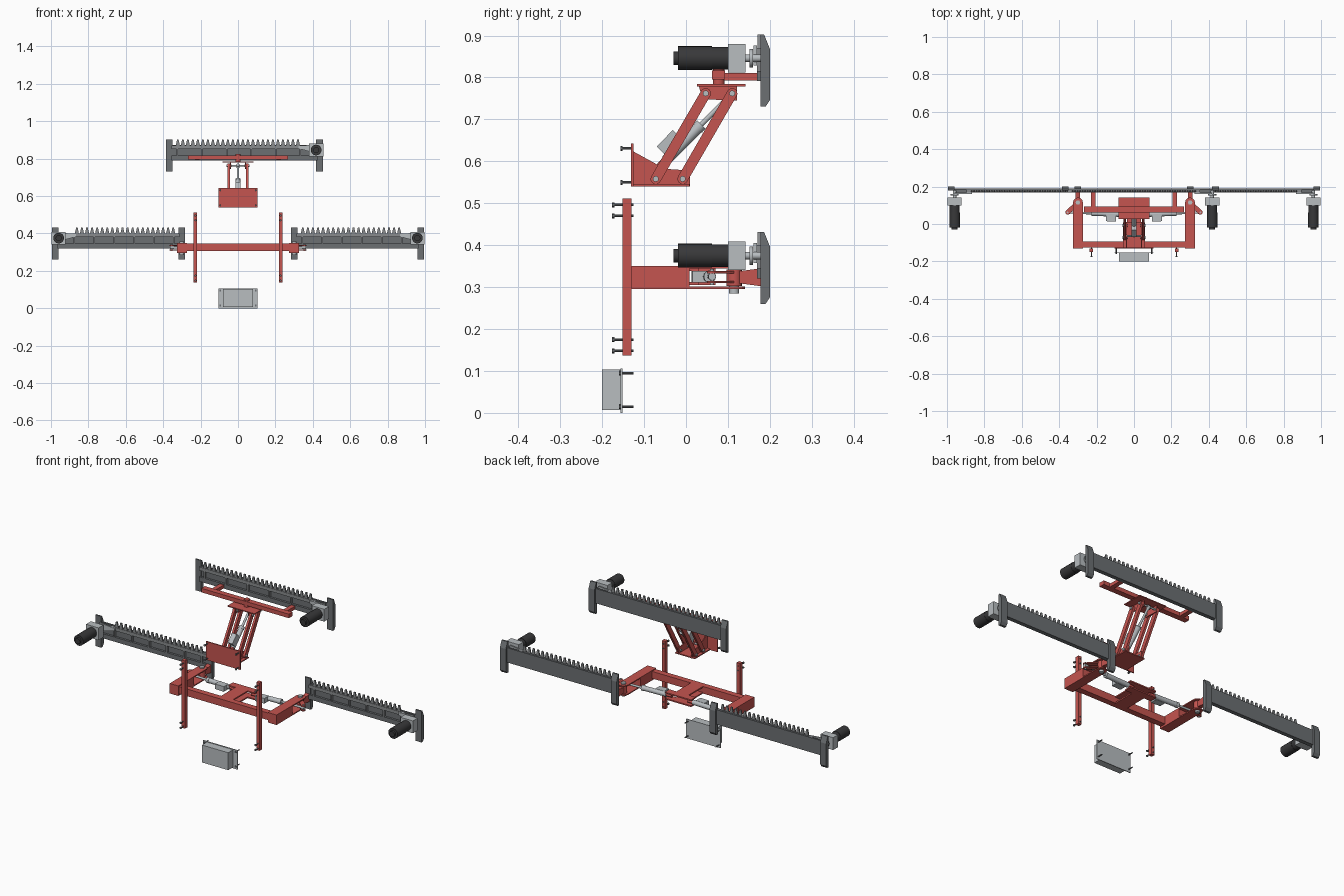
import bpy, bmesh, math
from mathutils import Vector, Matrix

if "Cube" in bpy.data.objects:
    bpy.data.objects.remove(bpy.data.objects["Cube"])


def material(name, rgb):
    m = bpy.data.materials.new(name)
    m.diffuse_color = (*rgb, 1)
    m.use_nodes = True
    m.node_tree.nodes["Principled BSDF"].inputs["Base Color"].default_value = m.diffuse_color
    return m


RED = material("red paint", (0.56, 0.09, 0.08))
STEEL = material("light steel", (0.48, 0.51, 0.53))
GREY = material("dark grey steel", (0.15, 0.16, 0.17))
MID = material("mid grey steel", (0.25, 0.26, 0.27))
BLACK = material("motor black", (0.04, 0.04, 0.042))


def finish(name, bm, mat, smooth=False):
    bmesh.ops.recalc_face_normals(bm, faces=bm.faces)
    me = bpy.data.meshes.new(name)
    bm.to_mesh(me)
    bm.free()
    me.materials.append(mat)
    ob = bpy.data.objects.new(name, me)
    bpy.context.collection.objects.link(ob)
    if smooth:
        bpy.context.view_layer.objects.active = ob
        ob.select_set(True)
        bpy.ops.object.shade_smooth_by_angle(angle=math.radians(35))
        ob.select_set(False)
    return ob


def prism(name, pts, axis, lo, hi, mat):
    """Extrude a 2D profile along x, y or z."""
    put = {"x": lambda a, b, c: (c, a, b), "y": lambda a, b, c: (a, c, b),
           "z": lambda a, b, c: (a, b, c)}[axis]
    bm = bmesh.new()
    a = [bm.verts.new(put(*p, lo)) for p in pts]
    b = [bm.verts.new(put(*p, hi)) for p in pts]
    bm.faces.new(a)
    bm.faces.new(b)
    for i in range(len(pts)):
        j = (i + 1) % len(pts)
        bm.faces.new((a[i], a[j], b[j], b[i]))
    return finish(name, bm, mat)


def box(name, x0, x1, y0, y1, z0, z1, mat):
    return prism(name, [(x0, y0), (x1, y0), (x1, y1), (x0, y1)], "z", z0, z1, mat)


def rod(name, p, q, r, mat, n=20):
    p, q = Vector(p), Vector(q)
    d = q - p
    bm = bmesh.new()
    rot = Vector((0, 0, 1)).rotation_difference(d).to_matrix().to_4x4()
    bmesh.ops.create_cone(bm, cap_ends=True, segments=n, radius1=r, radius2=r, depth=d.length,
                          matrix=Matrix.Translation((p + q) / 2) @ rot)
    return finish(name, bm, mat, True)


def capsule(p, q, r, n=8):
    """Outline of a flat link with round ends."""
    t = math.atan2(q[1] - p[1], q[0] - p[0])
    out = []
    for c, start in ((q, t - math.pi / 2), (p, t + math.pi / 2)):
        out += [(c[0] + r * math.cos(start + math.pi * i / n),
                 c[1] + r * math.sin(start + math.pi * i / n)) for i in range(n + 1)]
    return out


def actuator(name, p, q, side):
    """Electric cylinder with rod, eyes and an offset motor housing."""
    p, q, side = Vector(p), Vector(q), Vector(side).normalized()
    d = (q - p).normalized()
    at = lambda f: p.lerp(q, f)
    rod(name + "_body", at(0.1), at(0.55), 0.013, STEEL)
    rod(name + "_collar", at(0.53), at(0.58), 0.0145, STEEL)
    rod(name + "_rod", at(0.5), q, 0.006, STEEL)
    rod(name + "_base", p, at(0.12), 0.009, RED)
    rod(name + "_eye", q - d * 0.012, q + d * 0.008, 0.009, STEEL)
    bm = bmesh.new()
    w = d.cross(side)
    c = at(0.24) + side * 0.02
    m = Matrix((d, side, w)).transposed().to_4x4()
    bmesh.ops.create_cube(bm, size=1, matrix=Matrix.Translation(c) @ m
                          @ Matrix.Diagonal((0.055, 0.038, 0.028, 1)))
    finish(name + "_motor_housing", bm, STEEL)


def cutter_bar(name, x0, s, length, zc):
    """Reciprocating cutter bar; s is the direction from plain end to motor end."""
    X = lambda u: x0 + s * u
    L = length
    # end shoes
    shoe = [(0.178, -0.115), (0.19, -0.115), (0.2, -0.1), (0.2, 0.022), (0.186, 0.057), (0.178, 0.057)]
    for u, tag in ((0, "inner"), (L - 0.036, "outer")):
        prism(f"{name}_{tag}_shoe", [(y, z + zc) for y, z in shoe], "x", X(u), X(u + 0.036), GREY)
    # back plate, flanges and stiffening ribs
    box(name + "_back_plate", X(0.03), X(L - 0.03), 0.181, 0.191, zc - 0.055, zc + 0.026, GREY)
    box(name + "_lower_rail", X(0.03), X(L - 0.03), 0.169, 0.182, zc - 0.055, zc - 0.03, GREY)
    box(name + "_upper_rail", X(0.03), X(L - 0.1), 0.169, 0.182, zc + 0.006, zc + 0.024, MID)
    n = 6
    for i in range(n):
        u = 0.06 + (L - 0.18) * i / (n - 1)
        box(f"{name}_rib_{i}", X(u - 0.004), X(u + 0.004), 0.169, 0.182, zc - 0.031, zc + 0.007, MID)
    # blade with upright teeth
    a, b = 0.05, L - 0.12
    count = round((b - a) / 0.0265)
    step = (b - a) / count
    pts = [(X(b), zc + 0.012), (X(a), zc + 0.012)]
    for i in range(count):
        u = a + step * (i + 0.5)
        pts += [(X(u - 0.011), zc + 0.024), (X(u - 0.004), zc + 0.056),
                (X(u + 0.004), zc + 0.056), (X(u + 0.011), zc + 0.024)]
    prism(name + "_toothed_blade", pts, "y", 0.171, 0.178, MID)
    # drive motor and gearbox
    xm = X(L - 0.036)
    rod(name + "_motor_cap", (xm, -0.03, zc), (xm, -0.018, zc), 0.016, BLACK)
    rod(name + "_motor", (xm, -0.019, zc), (xm, 0.062, zc), 0.0285, BLACK, 28)
    rod(name + "_motor_flange", (xm, 0.062, zc), (xm, 0.1, zc), 0.027, BLACK, 28)
    box(name + "_gearbox", xm - 0.038, xm + 0.038, 0.1, 0.142, zc - 0.034, zc + 0.034, STEEL)
    # crank and connecting rod
    rod(name + "_crank_shaft", (xm, 0.14, zc), (xm, 0.18, zc), 0.009, STEEL)
    rod(name + "_crank_disc", (xm, 0.152, zc), (xm, 0.16, zc), 0.022, STEEL)
    prism(name + "_connecting_rod", [(xm, zc + 0.03), (xm, zc - 0.018), (X(L - 0.13), zc + 0.008),
                                     (X(L - 0.13), zc + 0.022)], "y", 0.161, 0.169, STEEL)


def bolt(name, x, z, y0, y1=-0.125):
    rod(name, (x, y0, z), (x, y1, z), 0.003, GREY, 8)
    rod(name + "_head", (x, y0, z), (x, y0 + 0.005, z), 0.006, GREY, 6)


# cutter bars
cutter_bar("left_cutter", -0.283, -1, 0.712, 0.375)
cutter_bar("right_cutter", 0.283, 1, 0.712, 0.375)
cutter_bar("upper_cutter", -0.385, 1, 0.839, 0.846)

# lower frame
box("front_beam", -0.28, 0.28, -0.126, -0.094, 0.306, 0.345, RED)
for z, tag in ((0.305, "lower"), (0.338, "upper")):
    box(f"center_mount_{tag}_stem", -0.037, 0.037, -0.1, 0.04, z, z + 0.007, RED)
    box(f"center_mount_{tag}_head", -0.08, 0.08, 0.03, 0.07, z, z + 0.007, RED)
for s, side in ((-1, "left"), (1, "right")):
    box(side + "_side_arm", s * 0.273, s * 0.326, -0.13, 0.008, 0.295, 0.35, RED)
    for z in (0.295, 0.344):
        prism(side + "_fork_plate", capsule((s * 0.2995, 0.0), (s * 0.2995, 0.115), 0.0262),
              "z", z, z + 0.006, RED)
    # hinge pin, hinge block and steering crank
    rod(side + "_hinge_pin", (s * 0.3, 0.115, 0.285), (s * 0.3, 0.115, 0.358), 0.012, STEEL)
    rod(side + "_hinge_sleeve", (s * 0.3, 0.115, 0.303), (s * 0.3, 0.115, 0.342), 0.018, RED)
    prism(side + "_hinge_bracket", [(0.12, 0.31), (0.18, 0.302), (0.18, 0.345), (0.12, 0.337)],
          "x", s * 0.3 - 0.012, s * 0.3 + 0.012, RED)
    for z in (0.31, 0.333):
        prism(side + "_crank_plate", capsule((s * 0.3, 0.115), (s * 0.355, 0.062), 0.012),
              "z", z, z + 0.005, RED)
    rod(side + "_crank_pin", (s * 0.355, 0.062, 0.305), (s * 0.355, 0.062, 0.343), 0.005, STEEL, 12)
    actuator(side + "_actuator", (s * 0.05, 0.05, 0.325), (s * 0.355, 0.062, 0.325), (0, -1, 0))
    # mounting post
    box(side + "_post", s * 0.218, s * 0.238, -0.151, -0.13, 0.137, 0.511, RED)
    for z in (0.148, 0.175, 0.47, 0.496):
        bolt(side + "_post_bolt", s * 0.228, z, -0.176)

# control box
box("control_box_plate", -0.105, 0.105, -0.156, -0.152, 0.0, 0.106, STEEL)
box("control_box", -0.08, 0.08, -0.2, -0.154, 0.007, 0.103, STEEL)
for x in (-0.095, 0.095):
    for z in (0.015, 0.095):
        bolt("control_box_bolt", x, z, -0.16)

# lift base bracket
box("lift_base_plate", -0.105, 0.105, -0.131, -0.125, 0.54, 0.642, RED)
box("lift_base_floor", -0.06, 0.06, -0.13, 0.008, 0.54, 0.546, RED)
for x in (-0.095, 0.095):
    for z in (0.55, 0.631):
        bolt("lift_base_bolt", x, z, -0.156)
lower = [(-0.13, 0.54), (0.01, 0.54), (0.01, 0.578), (-0.05, 0.582), (-0.13, 0.626)]
upper = [(0.03, 0.781), (0.122, 0.781), (0.122, 0.745), (0.04, 0.748)]
for s, side in ((-1, "left"), (1, "right")):
    prism(side + "_base_cheek", lower, "x", s * 0.038, s * 0.043, RED)
    prism(side + "_top_cheek", upper, "x", s * 0.038, s * 0.043, RED)
    # parallel lift links with pivot bolts
    for p, q, tag in (((-0.072, 0.558), (0.047, 0.762), "front"), ((-0.008, 0.558), (0.11, 0.762), "rear")):
        prism(f"{side}_{tag}_lift_link", capsule(p, q, 0.0125), "x", s * 0.044, s * 0.056, RED)
        for c in (p, q):
            rod(f"{side}_{tag}_pivot", (s * 0.034, *c), (s * 0.062, *c), 0.007, STEEL, 12)
actuator("lift_actuator", (0, -0.065, 0.585), (0, 0.11, 0.762), (0, -1, 1))
rod("lift_actuator_top_pin", (-0.045, 0.11, 0.762), (0.045, 0.11, 0.762), 0.005, STEEL, 12)
rod("lift_actuator_base_pin", (-0.045, -0.065, 0.585), (0.045, -0.065, 0.585), 0.005, STEEL, 12)

# lift head and cross beam that carries the upper cutter
box("lift_top_plate", -0.083, 0.083, 0.026, 0.142, 0.779, 0.784, RED)
rod("swivel_post", (0, 0.078, 0.78), (0, 0.078, 0.824), 0.014, RED)
box("upper_cross_beam", -0.267, 0.267, 0.062, 0.093, 0.795, 0.817, RED)
for s, side in ((-1, "left"), (1, "right")):
    box(side + "_cutter_bracket", s * 0.205, s * 0.23, 0.09, 0.17, 0.793, 0.811, RED)
